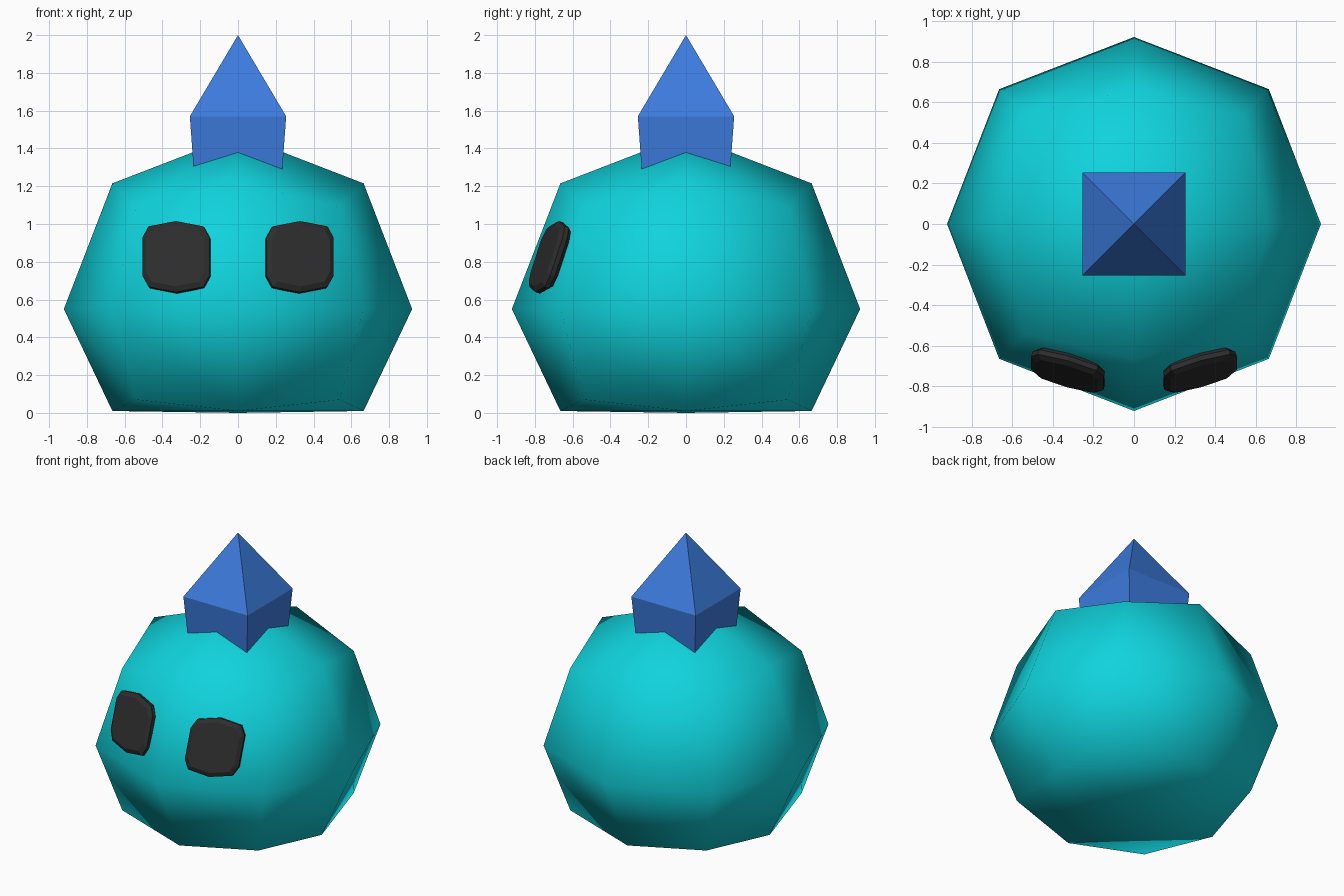
import bpy, bmesh
from mathutils import Vector

if "Cube" in bpy.data.objects:
    bpy.data.objects.remove(bpy.data.objects["Cube"])


def material(name, rgb):
    m = bpy.data.materials.new(name)
    m.diffuse_color = (*rgb, 1)
    m.use_nodes = True
    m.node_tree.nodes["Principled BSDF"].inputs["Base Color"].default_value = m.diffuse_color
    return m


teal = material("teal_skin", (0.005, 0.65, 0.72))
blue = material("blue_horn", (0.045, 0.20, 0.73))
black = material("black_eye", (0.026, 0.026, 0.026))


def finish(bm, name, mat, smooth=False):
    bmesh.ops.recalc_face_normals(bm, faces=bm.faces[:])
    for f in bm.faces:
        f.smooth = smooth
    me = bpy.data.meshes.new(name)
    bm.to_mesh(me)
    bm.free()
    me.materials.append(mat)
    ob = bpy.data.objects.new(name, me)
    bpy.context.collection.objects.link(ob)
    return ob


# Body: once-subdivided cube rounded into a coarse ball with a flattened bottom
bm = bmesh.new()
bmesh.ops.create_cube(bm, size=2)
bmesh.ops.subdivide_edges(bm, edges=bm.edges[:], cuts=1, use_grid_fill=True)
RADII = {1: 0.922, 2: 0.665, 3: 0.54}    # face centre, edge middle, corner
LOW = {1: 0.0, 2: 0.01, 3: 0.07}         # heights on the squashed underside
kind = {}
for v in bm.verts:
    sign = Vector([round(c) for c in v.co])
    n = sum(abs(c) > 0.5 for c in sign)
    v.co = sign * RADII[n] + Vector((0, 0, 0.55))
    if sign.z < -0.5:
        v.co.z = LOW[n]
    kind[v] = n
# Folds across the front, underside and crown patches
for f in bm.faces[:]:
    c = f.calc_center_median()
    centre = next(v for v in f.verts if kind[v] == 1)
    corner = next(v for v in f.verts if kind[v] == 3)
    mids = [v for v in f.verts if kind[v] == 2]
    on_top, on_bottom, on_front = (centre.co.z > 1.2, centre.co.z < 0.2,
                                   centre.co.y < -0.8)
    if on_top and c.x * c.y > 0:
        bmesh.ops.connect_verts(bm, verts=[centre, corner])
    elif on_top or on_bottom or on_front:
        bmesh.utils.face_split(f, mids[0], mids[1])
finish(bm, "body", teal, smooth=True)

# Horn: tapered square block with a pyramid tip
bm = bmesh.new()
rings = []
for half, z in ((0.228, 1.2), (0.255, 1.57)):
    rings.append([bm.verts.new((sx * half, sy * half, z))
                  for sx, sy in ((-1, -1), (1, -1), (1, 1), (-1, 1))])
tip = bm.verts.new((0, 0, 2))
bm.faces.new(rings[0])
for i in range(4):
    j = (i + 1) % 4
    bm.faces.new((rings[0][i], rings[0][j], rings[1][j], rings[1][i]))
    bm.faces.new((rings[1][i], rings[1][j], tip))
finish(bm, "horn", blue)

# Eyes: bevelled ten-sided plates leaning with the face
QUARTER = ((0.178, 0.1), (0.145, 0.16))
OUTLINE = (list(QUARTER) + [(0, 0.188)]
           + [(-x, z) for x, z in reversed(QUARTER)]
           + [(-x, -z) for x, z in QUARTER] + [(0, -0.188)]
           + [(x, -z) for x, z in reversed(QUARTER)])
LAYERS = ((-0.03, 0.9), (-0.01, 1.0), (0.015, 1.0), (0.032, 0.86))
NORMAL = Vector((0.28, -1, 0.33)).normalized()
for side, name in ((-1, "left_eye"), (1, "right_eye")):
    bm = bmesh.new()
    rings = []
    for depth, s in LAYERS:
        ring = []
        for x, z in OUTLINE:
            p = Vector((0.325 + x * s, -0.722 + (0.28 * x + 0.33 * z) * s,
                        0.823 + z * s)) + NORMAL * depth
            ring.append(bm.verts.new((p.x * side, p.y, p.z)))
        rings.append(ring)
    bm.faces.new(rings[0])
    bm.faces.new(rings[-1])
    for a, b in zip(rings, rings[1:]):
        for i in range(len(a)):
            j = (i + 1) % len(a)
            bm.faces.new((a[i], a[j], b[j], b[i]))
    finish(bm, name, black)
